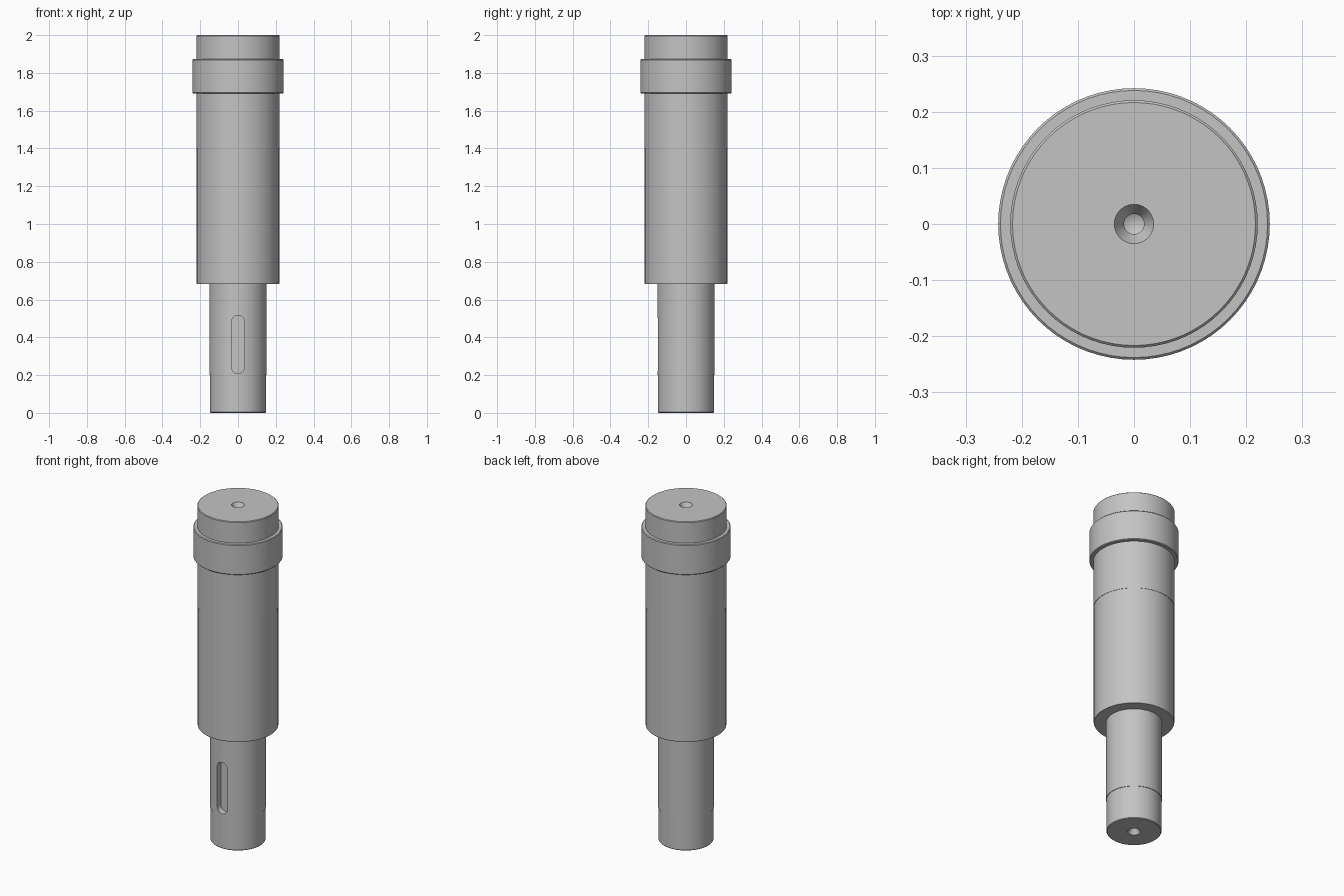
import bpy
import bmesh
import math
from mathutils import Matrix

if "Cube" in bpy.data.objects:
    bpy.data.objects.remove(bpy.data.objects["Cube"], do_unlink=True)

SEGMENTS = 72
steel = bpy.data.materials.new("steel_grey")
steel.use_nodes = True
GREY = (0.55, 0.55, 0.55, 1)
steel.diffuse_color = GREY
steel.node_tree.nodes["Principled BSDF"].inputs["Base Color"].default_value = GREY


def add_object(name, bm):
    mesh = bpy.data.meshes.new(name)
    bmesh.ops.recalc_face_normals(bm, faces=bm.faces)
    bm.to_mesh(mesh)
    bm.free()
    obj = bpy.data.objects.new(name, mesh)
    mesh.materials.append(steel)
    bpy.context.collection.objects.link(obj)
    return obj


def lathe(name, profile):
    """Revolve a list of (radius, z) points around the z axis."""
    bm = bmesh.new()
    verts = [bm.verts.new((r, 0, z)) for r, z in profile]
    edges = [bm.edges.new(pair) for pair in zip(verts, verts[1:])]
    bmesh.ops.spin(bm, geom=verts + edges, cent=(0, 0, 0), axis=(0, 0, 1),
                   angle=math.tau, steps=SEGMENTS, use_merge=True)
    bmesh.ops.remove_doubles(bm, verts=bm.verts, dist=1e-5)
    return add_object(name, bm)


def centre_hole(z, inward):
    """Drill point, bore and countersink, from the axis out to the end face."""
    return [(0, z + inward * 0.085), (0.018, z + inward * 0.075),
            (0.018, z + inward * 0.03), (0.035, z)]


# Stepped shaft with chamfered shoulders and a centre hole in each end
C = 0.004
profile = centre_hole(0, 1) + [
    (0.149 - C, 0), (0.149, C), (0.149, 0.2),            # end journal
    (0.152, 0.2), (0.152, 0.682),                        # keyed section
    (0.22 - C, 0.682), (0.2185, 0.682 + C), (0.2185, 1.4),  # main body
    (0.2205, 1.4), (0.2205, 1.692),                      # upper seat
    (0.242 - C, 1.692), (0.242, 1.692 + C),              # collar
    (0.242, 1.873 - C), (0.242 - C, 1.873), (0.2205, 1.873),
    (0.2205, 2 - C), (0.2205 - C, 2),                    # top journal
] + centre_hole(2, -1)[::-1]
shaft = lathe("stepped_shaft", profile)

# Round-ended keyway cutter: two half circles joined and extruded along y
HALF_WIDTH, LOW, HIGH, FLOOR = 0.034, 0.209, 0.517, -0.113
bm = bmesh.new()
outline = []
for centre, start in ((HIGH - HALF_WIDTH, 0), (LOW + HALF_WIDTH, math.pi)):
    for i in range(17):
        a = start + math.pi * i / 16
        outline.append(bm.verts.new((HALF_WIDTH * math.cos(a), FLOOR,
                                     centre + HALF_WIDTH * math.sin(a))))
face = bm.faces.new(outline)
extruded = bmesh.ops.extrude_face_region(bm, geom=[face])["geom"]
bmesh.ops.translate(bm, vec=(0, -0.1, 0),
                    verts=[g for g in extruded if isinstance(g, bmesh.types.BMVert)])
cutter = add_object("keyway_cutter", bm)
cutter.hide_render = True
cutter.display_type = 'WIRE'

keyway = shaft.modifiers.new("keyway", 'BOOLEAN')
keyway.operation = 'DIFFERENCE'
keyway.solver = 'EXACT'
keyway.object = cutter

# Apply the cut, drop the cutter and smooth the round surfaces
bpy.ops.object.select_all(action='DESELECT')
shaft.select_set(True)
bpy.context.view_layer.objects.active = shaft
bpy.ops.object.modifier_apply(modifier=keyway.name)
bpy.data.objects.remove(cutter, do_unlink=True)
bpy.ops.object.shade_smooth_by_angle(angle=math.radians(25))
